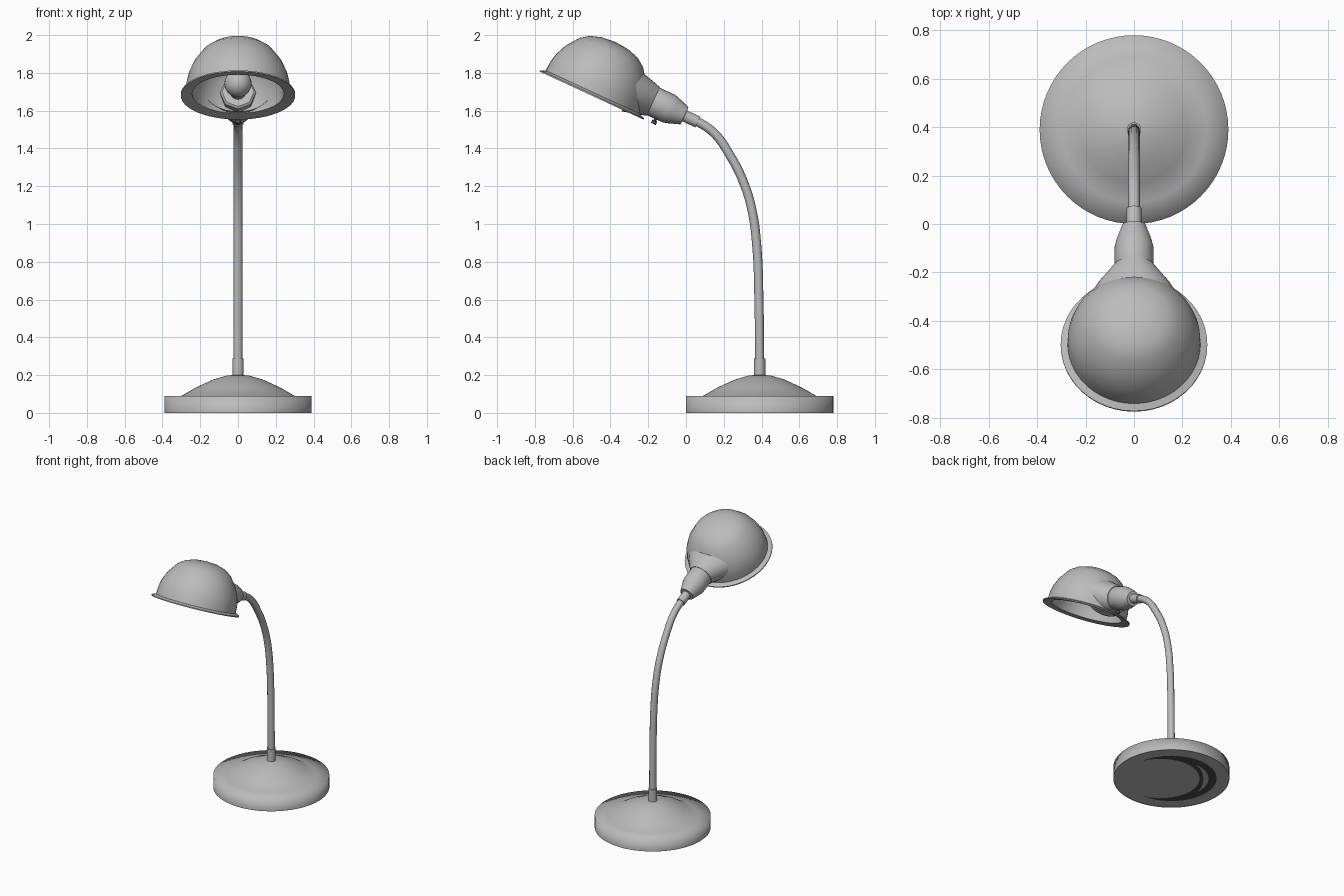
import bpy, bmesh, math
from mathutils import Matrix

cube = bpy.data.objects.get("Cube")
if cube:
    bpy.data.objects.remove(cube)


def material(name, value):
    mat = bpy.data.materials.new(name)
    mat.use_nodes = True
    colour = (value, value, value, 1)
    mat.diffuse_color = colour
    mat.node_tree.nodes["Principled BSDF"].inputs["Base Color"].default_value = colour
    return mat


grey = material("lamp grey", 0.5)
black = material("rubber black", 0.07)


def finish(obj, angle, mat):
    obj.data.materials.append(mat)
    bpy.ops.object.select_all(action='DESELECT')
    obj.select_set(True)
    bpy.context.view_layer.objects.active = obj
    bpy.ops.object.shade_smooth_by_angle(angle=math.radians(angle))


def add_mesh(name, bm, place, angle, mat):
    mesh = bpy.data.meshes.new(name)
    bm.to_mesh(mesh)
    bm.free()
    obj = bpy.data.objects.new(name, mesh)
    bpy.context.collection.objects.link(obj)
    obj.matrix_world = place
    finish(obj, angle, mat)


def turned(name, profile, place, sides=48, angle=40, mat=grey):
    """Spin (radius, height) points about z; a third value widens x."""
    bm = bmesh.new()
    rings = []
    for p in profile:
        r, h, rx = p[0], p[1], p[-1] if len(p) > 2 else p[0]
        if r == 0:
            rings.append([bm.verts.new((0, 0, h))])
            continue
        turn = [2 * math.pi * i / sides for i in range(sides)]
        rings.append([bm.verts.new((rx * math.cos(a), r * math.sin(a), h)) for a in turn])
    for a, b in zip(rings, rings[1:]):
        for i in range(sides):
            j = (i + 1) % sides
            quad = [a[i % len(a)], a[j % len(a)], b[j % len(b)], b[i % len(b)]]
            bm.faces.new(list(dict.fromkeys(quad)))
    bmesh.ops.recalc_face_normals(bm, faces=bm.faces)
    add_mesh(name, bm, place, angle, mat)


def crescent(name, radius, width, half_angle, place, mat, steps=32):
    """Flat crescent facing down, thickest along +x."""
    bm = bmesh.new()
    pairs = []
    for i in range(steps + 1):
        t = 2 * i / steps - 1
        a = math.radians(half_angle) * t
        inside = radius - width * max(math.cos(t * math.pi / 2), 0.02)
        pairs.append([bm.verts.new((r * math.cos(a), r * math.sin(a), 0))
                      for r in (radius, inside)])
    for (a, b), (c, d) in zip(pairs, pairs[1:]):
        bm.faces.new((a, b, d, c))
    add_mesh(name, bm, place, 30, mat)


# Base: drum with a shallow dome, and a flat underside
foot = Matrix.Translation((0, 0.39, 0))
turned("base", [(0.39, 0), (0.39, 0.09), (0.3, 0.09), (0.22, 0.136), (0.13, 0.177),
                (0.06, 0.197), (0, 0.203)], foot, 64, 100)
turned("base_underside", [(0.39, 0.004), (0, 0.004)], foot, 64)
turned("base_collar", [(0, 0.19), (0.03, 0.19), (0.03, 0.288), (0, 0.288)], foot, 24)

# Rubber marking under the base, with a slim grey gap
pad = foot @ Matrix.Rotation(math.radians(139), 4, 'Z')
crescent("rubber_pad", 0.305, 0.115, 128, pad @ Matrix.Translation((0, 0, 0.002)), black)
crescent("pad_gap", 0.25, 0.035, 48, pad, grey)

# Gooseneck stem
curve = bpy.data.curves.new("stem", 'CURVE')
curve.dimensions = '3D'
curve.bevel_depth = 0.024
curve.bevel_resolution = 4
curve.use_fill_caps = True
path = [(0.39, 0.25), (0.386, 0.6), (0.375, 0.88), (0.35, 1.07), (0.305, 1.22),
        (0.235, 1.36), (0.145, 1.485), (0.04, 1.555)]
spline = curve.splines.new('BEZIER')
spline.bezier_points.add(len(path) - 1)
for point, (y, z) in zip(spline.bezier_points, path):
    point.co = (0, y, z)
    point.handle_left_type = point.handle_right_type = 'AUTO'
spline.resolution_u = 6
stem = bpy.data.objects.new("stem", curve)
bpy.context.collection.objects.link(stem)
bpy.ops.object.select_all(action='DESELECT')
bpy.context.view_layer.objects.active = stem
stem.select_set(True)
bpy.ops.object.convert(target='MESH')
finish(bpy.context.view_layer.objects.active, 50, grey)

# Head frame: origin at the rim centre, tilted with the front raised
head = Matrix.Translation((0, -0.5, 1.681)) @ Matrix.Rotation(math.radians(-24.8), 4, 'X')
along = head @ Matrix.Translation((0, 0, 0.108)) @ Matrix.Rotation(math.radians(-90), 4, 'X')

# Shade: outer dome, flared lip, inner dome
outer = [(0, 0.31), (0.08, 0.302), (0.14, 0.282), (0.185, 0.25), (0.236, 0.18),
         (0.262, 0.12), (0.273, 0.07), (0.275, 0.018)]
lip = [(0.303, 0.006), (0.303, -0.001), (0.243, 0.008)]
inner = [(0.24, 0.07), (0.208, 0.165), (0.165, 0.225), (0.09, 0.27), (0, 0.282)]
turned("shade", outer + lip + inner, head, 48, 45)

# Flared joint between shade and socket
turned("shade_neck", [(0.118, 0.18, 0.178), (0.105, 0.23, 0.148), (0.094, 0.275, 0.112),
                      (0.083, 0.31, 0.084), (0.06, 0.31)], along, 32, 50)

# Socket, inner lamp holder, stem ferrule and bulb share one axis
turned("socket", [(0, 0.24), (0.06, 0.24), (0.08, 0.27), (0.08, 0.4), (0.072, 0.43),
                  (0.05, 0.492), (0, 0.495)], along, 24, 50)
turned("lamp_holder", [(0, 0.2), (0.085, 0.19), (0.095, 0.2), (0.095, 0.26)], along, 8)
turned("stem_ferrule", [(0, 0.48), (0.031, 0.48), (0.031, 0.57), (0, 0.57)], along, 24)
bulb = [(0.072 * math.sin(a), 0.085 - 0.072 * math.cos(a))
        for a in [math.pi * i / 12 for i in range(10)]]
turned("bulb", bulb + [(0.042, 0.17), (0.04, 0.23)], along, 24, 60)

# Switch under the socket
knob = head @ Matrix.Translation((0, 0.36, 0))
turned("switch", [(0, 0), (0.014, 0), (0.014, 0.018), (0.008, 0.02), (0.008, 0.05)],
       knob, 12, mat=black)
